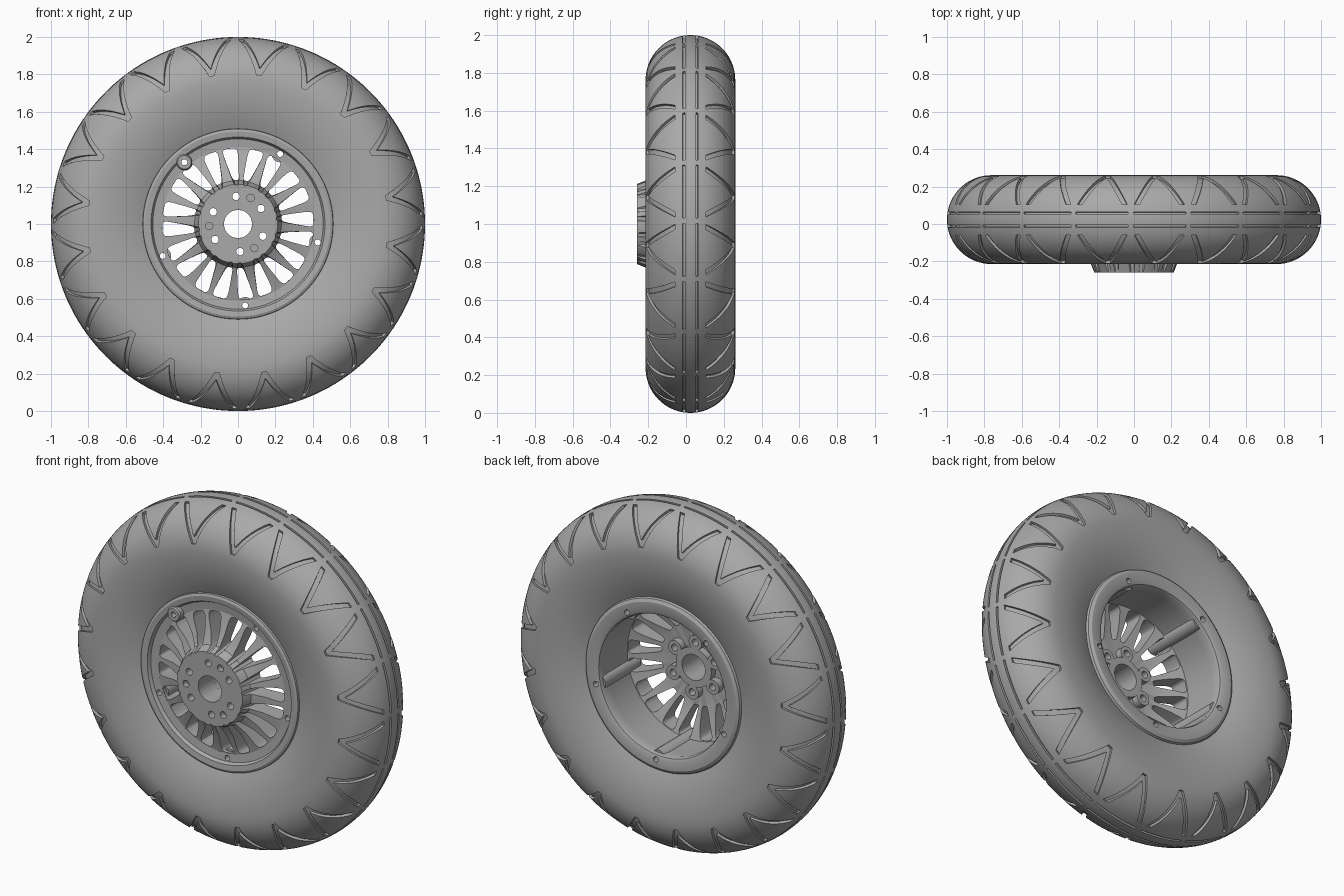
import bpy, bmesh
from math import sin, cos, pi, radians, copysign

if "Cube" in bpy.data.objects:
    bpy.data.objects.remove(bpy.data.objects["Cube"])

grey = bpy.data.materials.new("wheel grey")
grey.use_nodes = True
colour = (0.4, 0.4, 0.4, 1)
grey.diffuse_color = colour
grey.node_tree.nodes["Principled BSDF"].inputs["Base Color"].default_value = colour

AXLE = 1.0          # axle height
MID = 0.0235        # middle plane of the tyre
TUBE = 0.2375       # tyre section radius
CORE = 1 - TUBE


def polar(r, angle, y):
    return (r * cos(angle), y, AXLE + r * sin(angle))


def loft(bm, loops, ring=False):
    """Bridge equal point loops; close into a ring or cap both ends."""
    rows = [[bm.verts.new(p) for p in loop] for loop in loops]
    n = len(rows[0])
    for i in range(len(rows) if ring else len(rows) - 1):
        a, b = rows[i], rows[(i + 1) % len(rows)]
        for j in range(n):
            k = (j + 1) % n
            bm.faces.new((a[j], a[k], b[k], b[j]))
    if not ring:
        bm.faces.new(rows[0])
        bm.faces.new(rows[-1])


def finish(bm, name):
    bmesh.ops.recalc_face_normals(bm, faces=bm.faces)
    mesh = bpy.data.meshes.new(name)
    bm.to_mesh(mesh)
    bm.free()
    mesh.materials.append(grey)
    obj = bpy.data.objects.new(name, mesh)
    bpy.context.collection.objects.link(obj)
    return obj


def lathe(name, profile, segments=128, centre=(0, 0)):
    """Turn a closed (radius, y) profile around an axis parallel to y."""
    bm = bmesh.new()
    loops = []
    for i in range(segments):
        a = 2 * pi * i / segments
        loops.append([(centre[0] + r * cos(a), y, AXLE + centre[1] + r * sin(a))
                      for r, y in profile])
    loft(bm, loops, ring=True)
    return finish(bm, name)


def add_rod(bm, ring_r, angle, radius, y0, y1, n=16):
    cx, _, cz = polar(ring_r, angle, 0)
    loft(bm, [[(cx + radius * cos(2 * pi * i / n), y, cz + radius * sin(2 * pi * i / n))
               for i in range(n)] for y in (y0, y1)])


def select_only(obj):
    bpy.ops.object.select_all(action='DESELECT')
    obj.select_set(True)
    bpy.context.view_layer.objects.active = obj


def carve(obj, bm):
    cutter = finish(bm, "cutter")
    cutter.hide_render = True
    mod = obj.modifiers.new("carve", 'BOOLEAN')
    mod.operation = 'DIFFERENCE'
    mod.solver = 'EXACT'
    mod.object = cutter
    select_only(obj)
    bpy.ops.object.modifier_apply(modifier=mod.name)
    bpy.data.objects.remove(cutter)


# Tyre: round tread and gently dished sidewalls
half = [(CORE + TUBE * cos(radians(a)), TUBE * sin(radians(a))) for a in range(0, 91, 5)]
for i in range(1, 11):
    t = i / 10
    half.append((CORE - 0.265 * t, TUBE - 0.06 * t * t))
section = [(r, MID + y) for r, y in half] + [(r, MID - y) for r, y in reversed(half[1:])]
tyre = lathe("tyre", section, 160)


def on_tyre(theta, a, lift):
    r = TUBE + lift
    return polar(CORE + r * cos(radians(a)), radians(theta), MID + r * sin(radians(a)))


def add_groove(bm, side_a, side_b, depth=0.015):
    """Groove between two rows of (theta, section angle) points."""
    loft(bm, [[on_tyre(*p, -depth), on_tyre(*q, -depth), on_tyre(*q, 0.02), on_tyre(*p, 0.02)]
              for p, q in zip(side_a, side_b)])


def vee(centre, side, tip_a, tip_w, top_w, steps=8):
    arm = []
    for i in range(steps + 1):
        t = i / steps
        arm.append((tip_w + (top_w - tip_w) * t, side * (tip_a + (20 - tip_a) * t)))
    return ([(centre - w, a) for w, a in reversed(arm)] + [(centre + w, a) for w, a in arm])


# Tread pattern: chevron grooves on both shoulders, dashed grooves in the middle
cuts = bmesh.new()
for k in range(20):
    centre = 82 + 18 * k
    for side in (-1, 1):
        add_groove(cuts, vee(centre, side, 80, 0.9, 7.9), vee(centre, side, 70, 0.1, 6.3))
        dash = [centre + 8.2 * (i / 4 - 1) for i in range(9)]
        add_groove(cuts, [(t, side * 7) for t in dash], [(t, side * 10) for t in dash])
carve(tyre, cuts)

# Rim: stepped front lip, barrel and rounded rear flange
rim = lathe("rim", [
    (0.49, -0.14), (0.51, -0.155), (0.508, -0.172), (0.495, -0.178), (0.465, -0.174),
    (0.455, -0.155), (0.41, -0.15), (0.41, 0.15), (0.405, 0.2), (0.412, 0.218),
    (0.43, 0.226), (0.48, 0.226), (0.497, 0.216), (0.503, 0.2), (0.49, 0.18)])
bolt_angles = [radians(59 + 72 * k) for k in range(5)]
cuts = bmesh.new()
for a in bolt_angles:
    add_rod(cuts, 0.437, a, 0.016, -0.4, 0.4)
carve(rim, cuts)

# Bolt channels along the barrel, and the raised boss on one of them
parts = [tyre, rim]
for a in bolt_angles:
    x, _, z = polar(0.437, a, 0)
    parts.append(lathe("bolt_channel", [(0.016, -0.13), (0.045, -0.13), (0.045, 0.2), (0.016, 0.2)],
                       24, (x, z - AXLE)))
x, _, z = polar(0.437, bolt_angles[1], 0)
parts.append(lathe("valve_boss", [(0.016, -0.13), (0.042, -0.13), (0.042, -0.18),
                                  (0.036, -0.188), (0.016, -0.188)], 24, (x, z - AXLE)))

# Spoked centre with a raised hub
centre = lathe("spoked_centre", [
    (0.075, -0.26), (0.212, -0.26), (0.232, -0.21), (0.3, -0.175), (0.418, -0.148),
    (0.418, -0.04), (0.33, -0.07), (0.24, -0.11), (0.075, -0.11)])
cuts = bmesh.new()


def window(angle, tilt, inner, outer, y, n=24):
    loop = []
    for i in range(n):
        c, s = cos(2 * pi * i / n), sin(2 * pi * i / n)
        u, v = copysign(abs(c) ** 0.4, c), copysign(abs(s) ** 0.4, s)
        r = (inner + outer) / 2 + u * (outer - inner) / 2
        side = v * (r * 0.157 - 0.019) + tilt * u
        loop.append(polar(r, angle + side / r, y))
    return loop


for k in range(20):
    a, tilt = radians(95 + 18 * k), 0.01 if k % 2 == 0 else -0.01
    loft(cuts, [window(a, tilt, 0.2, 0.406, -0.3), window(a, tilt, 0.255, 0.406, 0)])
for k in range(6):
    add_rod(cuts, 0.148, radians(34 + 60 * k), 0.02, -0.4, 0.2)
for k in range(3):
    add_rod(cuts, 0.155, radians(64 + 120 * k), 0.02, -0.3, -0.225)
carve(centre, cuts)
parts.append(centre)

# Rear of the hub: centre sleeve and lug bosses
parts.append(lathe("hub_sleeve", [(0.075, -0.12), (0.115, -0.12), (0.115, -0.07), (0.075, -0.07)], 48))
for k in range(6):
    x, _, z = polar(0.148, radians(34 + 60 * k), 0)
    parts.append(lathe("lug_boss", [(0.02, -0.12), (0.042, -0.12), (0.042, -0.07), (0.02, -0.07)],
                       24, (x, z - AXLE)))

for part in parts:
    select_only(part)
    bpy.ops.object.shade_smooth_by_angle(angle=radians(30))
